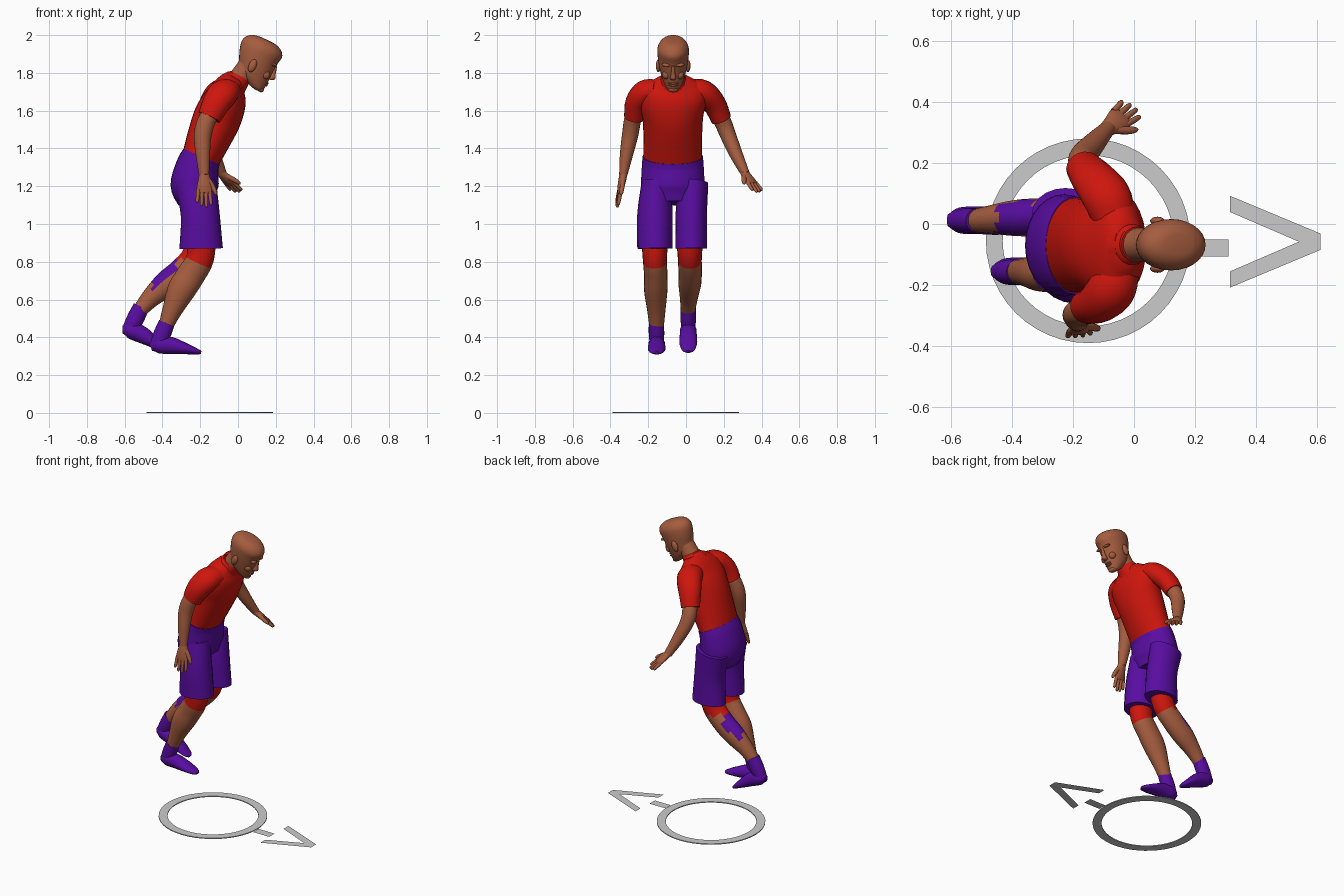
import bpy, bmesh, math
from mathutils import Vector

cube = bpy.data.objects.get("Cube")
if cube:
    bpy.data.objects.remove(cube, do_unlink=True)

X, Y, Z = Vector((1, 0, 0)), Vector((0, 1, 0)), Vector((0, 0, 1))


def material(name, *rgb):
    mat = bpy.data.materials.new(name)
    mat.use_nodes = True
    mat.diffuse_color = (*rgb, 1)
    mat.node_tree.nodes["Principled BSDF"].inputs["Base Color"].default_value = (*rgb, 1)
    return mat


skin = material("skin", .38, .11, .05)
red = material("red_cloth", .62, .008, .004)
purple = material("purple_cloth", .1, .004, .36)


def finish(name, bm, mats, smooth=True):
    bmesh.ops.recalc_face_normals(bm, faces=bm.faces)
    mesh = bpy.data.meshes.new(name)
    bm.to_mesh(mesh)
    bm.free()
    obj = bpy.data.objects.new(name, mesh)
    bpy.context.collection.objects.link(obj)
    for mat in mats:
        mesh.materials.append(mat)
    if smooth:
        bpy.ops.object.select_all(action='DESELECT')
        bpy.context.view_layer.objects.active = obj
        obj.select_set(True)
        bpy.ops.object.shade_smooth_by_angle(angle=math.radians(50))
    return obj


def spline(rings, steps):
    """Catmull-Rom blend of (x, y, z, radius, radius) rings."""
    rings = [Vector(r) for r in rings]
    pts = [rings[0] * 2 - rings[1], *rings, rings[-1] * 2 - rings[-2]]
    out = []
    for a, b, c, d in zip(pts, pts[1:], pts[2:], pts[3:]):
        for k in range(steps):
            t = k / steps
            out.append(b + (c - a) * t / 2 + (a * 2 - b * 5 + c * 4 - d) * t * t / 2
                       + (b * 3 - a - c * 3 + d) * t ** 3 / 2)
    return out + [rings[-1]]


def loft(name, rings, mats, ref=X, axis=None, sides=20, steps=4, paint=None):
    """Tube of elliptical rings; the first radius lies along ref."""
    path = spline(rings, steps)
    bm = bmesh.new()
    loops = []
    for i, r in enumerate(path):
        t = axis or (path[min(i + 1, len(path) - 1)] - path[max(i - 1, 0)]).to_3d().normalized()
        a = (ref - t * ref.dot(t)).normalized()
        b = t.cross(a)
        turn = [2 * math.pi * k / sides for k in range(sides)]
        loops.append([bm.verts.new(r.to_3d() + a * math.cos(q) * r[3] + b * math.sin(q) * r[4])
                      for q in turn])
    for lo, hi in zip(loops, loops[1:]):
        for k in range(sides):
            n = (k + 1) % sides
            bm.faces.new((lo[k], lo[n], hi[n], hi[k]))
    bm.faces.new(loops[0])
    bm.faces.new(loops[-1])
    bmesh.ops.recalc_face_normals(bm, faces=bm.faces)
    if paint:
        bm.normal_update()
        for f in bm.faces:
            f.material_index = paint(f.calc_center_median(), f.normal)
    return finish(name, bm, mats)


# Shirt and shorts
loft("shirt", [(-.2, -.07, 1.34, .1, .155), (-.16, -.07, 1.44, .115, .155),
               (-.11, -.07, 1.56, .127, .16), (-.07, -.07, 1.65, .115, .178),
               (-.045, -.065, 1.72, .088, .165), (-.015, -.065, 1.775, .055, .075)],
     [red], sides=28)
loft("shorts_hips", [(-.193, -.07, 1.357, .104, .16), (-.215, -.07, 1.3, .115, .164),
                     (-.23, -.07, 1.2, .127, .167), (-.22, -.07, 1.11, .095, .15)],
     [purple], sides=28)
for name, y, ry in (("front", -.165, .093), ("rear", .028, .083)):
    loft(name + "_shorts_leg", [(-.225, y + .01, 1.22, .11, .08), (-.2, y, 1.05, .103, ry),
                                (-.195, y, .87, .115, ry)], [purple])


# Legs with knee bands and a calf patch on the rear one
def front_paint(p, n):
    return 1 if p.z > .8 - .03 * n.x else 0


def rear_paint(p, n):
    if n.z > .25 and -.45 < p.x < -.33:
        return 2
    return 1 if p.z > .8 - .03 * n.x else 0


loft("front_leg", [(-.195, -.165, .95, .08, .075), (-.2, -.165, .82, .073, .064),
                   (-.25, -.16, .73, .075, .062), (-.3, -.16, .65, .074, .062),
                   (-.35, -.157, .54, .052, .048), (-.39, -.155, .44, .036, .036)],
     [skin, red], paint=front_paint)
loft("rear_leg", [(-.2, .02, .95, .08, .075), (-.225, .02, .83, .073, .064),
                  (-.3, .022, .745, .072, .062), (-.38, .02, .68, .07, .06),
                  (-.46, .015, .61, .052, .048), (-.53, .01, .53, .036, .036)],
     [skin, red, purple], paint=rear_paint)

# Socks: one foot shape, pitched for the trailing foot
FOOT = [(-.037, -.01, .018, .02), (0, .002, .042, .044), (.07, 0, .045, .045),
        (.15, -.018, .047, .029), (.21, -.033, .034, .015), (.23, -.037, .014, .008)]


def sock(name, heel, ankle, pitch):
    c, s = math.cos(pitch), math.sin(pitch)
    loft(name + "_foot", [(heel.x + u * c - v * s, heel.y, heel.z + u * s + v * c, w, h)
                          for u, v, w, h in FOOT], [purple], ref=Y)
    mid = heel.lerp(ankle, .5)
    loft(name + "_ankle", [(*ankle, .043, .04), (*mid, .046, .041), (*heel, .042, .036)], [purple])


sock("front", Vector((-.425, -.155, .357)), Vector((-.378, -.157, .475)), 0)
sock("rear", Vector((-.573, .012, .437)), Vector((-.512, .012, .562)), math.radians(-20))

# Sleeves and arms
loft("front_sleeve", [(-.05, -.15, 1.705, .07, .06), (-.075, -.215, 1.695, .08, .068),
                      (-.115, -.258, 1.64, .074, .064), (-.152, -.272, 1.565, .063, .056)], [red])
loft("rear_sleeve", [(-.065, .02, 1.705, .07, .06), (-.09, .09, 1.695, .08, .068),
                     (-.135, .15, 1.635, .072, .062), (-.165, .187, 1.555, .06, .054)], [red])
loft("front_arm", [(-.12, -.26, 1.63, .045, .043), (-.165, -.283, 1.55, .048, .045),
                   (-.187, -.296, 1.47, .047, .043), (-.186, -.315, 1.37, .038, .035),
                   (-.18, -.332, 1.26, .027, .022)], [skin])
loft("rear_arm", [(-.13, .15, 1.63, .045, .043), (-.165, .195, 1.54, .047, .045),
                  (-.165, .223, 1.47, .045, .042), (-.13, .265, 1.37, .038, .035),
                  (-.085, .315, 1.265, .026, .023)], [skin])


def hand(name, wrist, reach, spread):
    """Palm, four fingers and a thumb; spread points to the thumb side."""
    spread = spread.normalized()
    def at(u, s):
        return wrist + reach * u + spread * s
    loft(name + "_palm", [(*at(-.1, 0), .024, .02), (*at(.15, .002), .033, .02),
                          (*at(.4, .002), .041, .017), (*at(.56, 0), .036, .011)], [skin], ref=spread)
    for k, length in enumerate((.85, .96, 1, .93)):
        s = -.03 + k * .02
        loft(f"{name}_finger_{k + 1}",
             [(*at(.45, s), .011, .011), (*at(.72, s * 1.15), .01, .01),
              (*at(length - .03, s * 1.25), .008, .008), (*at(length, s * 1.25), .003, .003)],
             [skin], ref=spread, sides=10, steps=2)
    loft(name + "_thumb", [(*at(.1, .015), .016, .014), (*at(.35, .045), .014, .013),
                           (*at(.55, .062), .01, .01), (*at(.62, .066), .003, .003)],
         [skin], ref=spread, sides=10, steps=2)


hand("front_hand", Vector((-.18, -.332, 1.26)), Vector((0, -.035, -.172)), Vector((1, .15, 0)))
hand("rear_hand", Vector((-.085, .315, 1.265)), Vector((.085, .07, -.097)), Vector((.65, -.7, .1)))

# Neck and head, in a frame leaning forward
UP = Vector((.41, 0, .91)).normalized()
FWD = Y.cross(UP)
CENTRE = Vector((.1, -.068, 1.86))


def face(f, side, u):
    return CENTRE + FWD * f + Y * side + UP * u


loft("neck", [(-.03, -.068, 1.72, .06, .06), (.02, -.068, 1.79, .055, .055),
              (.07, -.068, 1.86, .055, .055)], [skin])
loft("shirt_collar", [(-.03, -.067, 1.735, .08, .085), (.0, -.067, 1.768, .064, .066),
                      (.01, -.067, 1.785, .057, .058)], [red])
HEAD = [(-.139, .05, .085, .018), (-.125, .005, .092, .038), (-.085, -.065, .098, .059),
        (-.03, -.09, .1, .073), (.03, -.112, .104, .082), (.075, -.117, .112, .083),
        (.105, -.1, .094, .069), (.122, -.07, .06, .045), (.127, -.03, .02, .015)]
loft("head", [(*face((lo + hi) / 2, 0, u), (hi - lo) / 2, w) for u, lo, hi, w in HEAD],
     [skin], axis=UP, sides=28)
loft("nose", [(*face(.1, 0, .02), .008, .009), (*face(.106, 0, -.02), .012, .011),
              (*face(.108, 0, -.045), .018, .016), (*face(.098, 0, -.06), .01, .012)],
     [skin], axis=UP, sides=12)


def bump(name, pos, f, s, u):
    bm = bmesh.new()
    bmesh.ops.create_uvsphere(bm, u_segments=14, v_segments=8, radius=1)
    for v in bm.verts:
        v.co = pos + FWD * v.co.x * f + Y * v.co.y * s + UP * v.co.z * u
    finish(name, bm, [skin])


for side, label in ((-1, "front"), (1, "rear")):
    bump(label + "_ear", face(-.012, side * .078, -.03), .021, .014, .036)
    bump(label + "_brow", face(.09, side * .034, .022), .016, .026, .009)
    bump(label + "_cheek", face(.07, side * .036, -.045), .026, .022, .024)
for label, u in (("upper_lip", -.082), ("lower_lip", -.094)):
    bump(label, face(.095, 0, u), .01, .026, .006)
bump("chin", face(.08, 0, -.125), .017, .026, .016)

# Ground marker: ring, dash and arrowhead
bm = bmesh.new()
mid = Vector((-.15, -.055, 0))
spokes = [X * math.cos(q) + Y * math.sin(q) for q in (k * math.pi / 24 for k in range(48))]
inner = [bm.verts.new(mid + d * .28) for d in spokes]
outer = [bm.verts.new(mid + d * .335) for d in spokes]
for k in range(48):
    n = (k + 1) % 48
    bm.faces.new((inner[k], outer[k], outer[n], inner[n]))
ring = finish("marker_ring", bm, [], smooth=False)
solid = ring.modifiers.new("thickness", 'SOLIDIFY')
solid.thickness, solid.offset = .006, -1
ring.location.z = .006


def flat(name, *polygons):
    bm = bmesh.new()
    for poly in polygons:
        bm.faces.new([bm.verts.new((x, y, .002)) for x, y in poly])
    finish(name, bm, [], smooth=False)


flat("marker_dash", [(.19, -.107), (.31, -.107), (.31, -.05), (.19, -.05)])
axis_y = -.058
flat("marker_arrowhead", *[[(.315, axis_y + s * .15), (.315, axis_y + s * .097), (.54, axis_y),
                            (.61, axis_y), (.61, axis_y + s * .027)] for s in (1, -1)])
